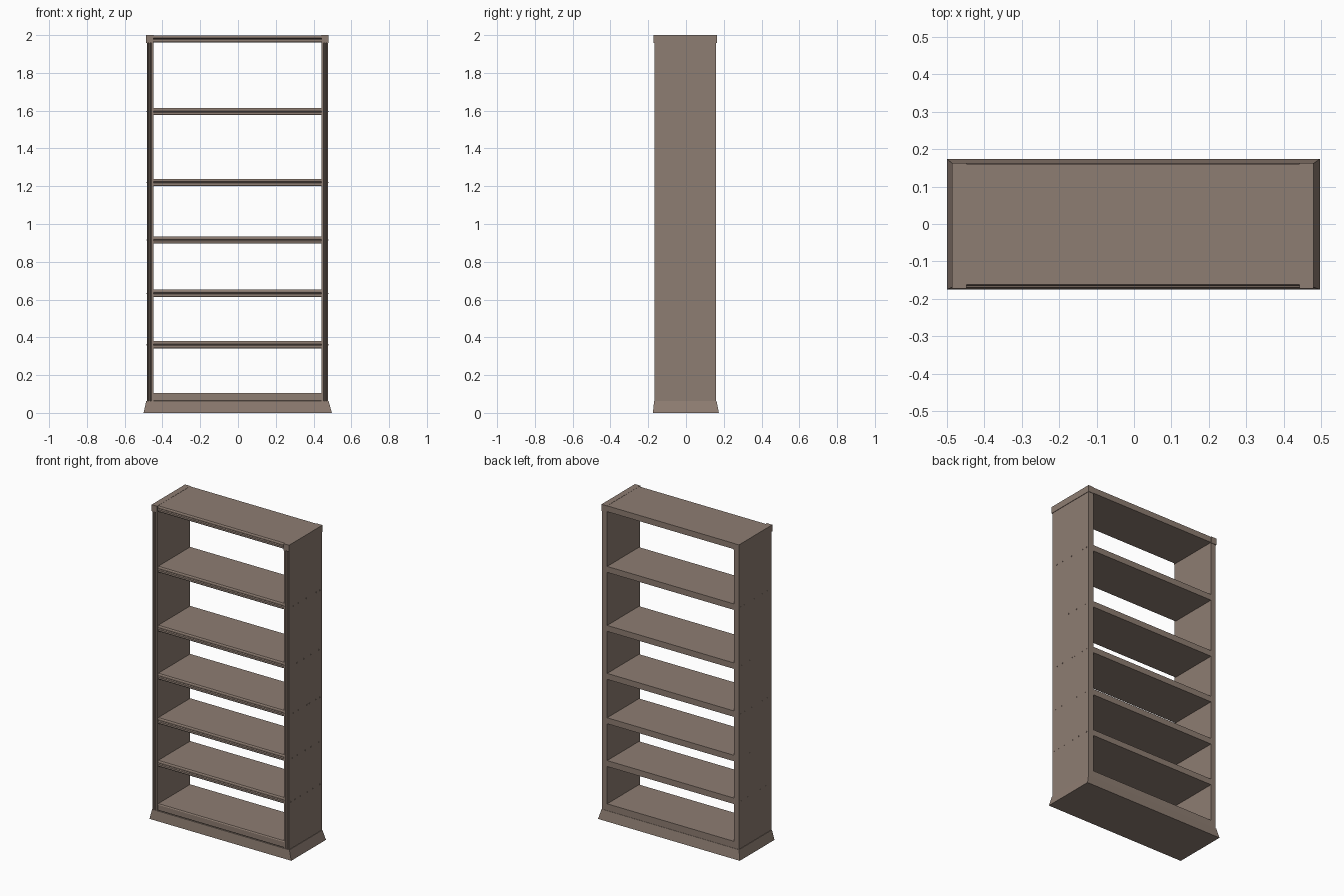
import bpy, bmesh

if "Cube" in bpy.data.objects:
    bpy.data.objects.remove(bpy.data.objects["Cube"])

wood = bpy.data.materials.new("brown_wood")
wood.diffuse_color = (0.27, 0.205, 0.168, 1)
wood.use_nodes = True
wood.node_tree.nodes["Principled BSDF"].inputs["Base Color"].default_value = wood.diffuse_color


def finish(name, bm):
    bmesh.ops.recalc_face_normals(bm, faces=bm.faces)
    me = bpy.data.meshes.new(name)
    bm.to_mesh(me)
    bm.free()
    me.materials.append(wood)
    ob = bpy.data.objects.new(name, me)
    bpy.context.collection.objects.link(ob)
    return ob


def prism(name, profile, axis, a, b):
    """Extrude a closed 2D profile along x (profile y,z) or z (profile x,y)."""
    bm = bmesh.new()
    place = (lambda p, t: (t, p[0], p[1])) if axis == "x" else (lambda p, t: (p[0], p[1], t))
    lo = [bm.verts.new(place(p, a)) for p in profile]
    hi = [bm.verts.new(place(p, b)) for p in profile]
    n = len(profile)
    bm.faces.new(lo)
    bm.faces.new(hi)
    for i in range(n):
        bm.faces.new((lo[i], lo[(i + 1) % n], hi[(i + 1) % n], hi[i]))
    return finish(name, bm)


def add_box(bm, x0, x1, y0, y1, z0, z1):
    r = bmesh.ops.create_cube(bm, size=1)
    for v in r["verts"]:
        v.co = ((x0 + x1) / 2 + v.co.x * (x1 - x0),
                (y0 + y1) / 2 + v.co.y * (y1 - y0),
                (z0 + z1) / 2 + v.co.z * (z1 - z0))


CX = -0.003            # body centre in x
HALF, INNER = 0.480, 0.445
FRONT, BACK = -0.167, 0.160

# flared plinth
bm = bmesh.new()
add_box(bm, -0.5, 0.497, -0.175, 0.174, 0, 0.062)
for v in bm.verts:
    if v.co.z > 0.03:
        v.co.x = CX + (0.483 if v.co.x > 0 else -0.483)
        v.co.y = 0.162 if v.co.y > 0 else -0.169
finish("plinth", bm)

# side panels with fluted front edge, and cap blocks
for side, s in (("left", -1), ("right", 1)):
    pts = [(INNER, BACK), (HALF, BACK), (HALF, FRONT)]
    for x in (0.471, 0.459):            # two V-shaped flutes
        pts += [(x + 0.004, FRONT), (x, FRONT + 0.007), (x - 0.004, FRONT)]
    pts.append((INNER, FRONT))
    prism(side + "_side_panel", [(CX + s * x, y) for x, y in pts], "z", 0.06, 1.962)
    bm = bmesh.new()
    xs = sorted((CX + s * INNER, CX + s * 0.483))
    add_box(bm, *xs, -0.173, 0.163, 1.958, 2.0)
    finish(side + "_cap_block", bm)


# shelves with a beaded front edge
def shelf(name, z0, z1, front, groove=True):
    zm = (z0 + z1) / 2
    pts = [(BACK, z0), (front + 0.004, z0), (front, z0 + 0.006)]
    if groove:
        pts += [(front, zm - 0.004), (front + 0.006, zm), (front, zm + 0.004)]
    pts += [(front, z1 - 0.006), (front + 0.004, z1), (BACK, z1)]
    prism(name, pts, "x", CX - INNER, CX + INNER)


levels = (0.361, 0.633, 0.915, 1.220, 1.595)
shelf("bottom_shelf", 0.062, 0.105, -0.164, False)
for i, z in enumerate(levels):
    shelf("shelf_%d" % (i + 1), z - 0.019, z + 0.019, -0.164)
shelf("top_shelf", 1.962, 1.999, -0.166)

# small nail heads on both sides at each shelf
rows = ((-0.15, -0.11, -0.055, 0.015, 0.07, 0.14),
        (-0.135, -0.085, -0.005, 0.05, 0.13),
        (-0.125, -0.075, 0.01, 0.035, 0.1, 0.14),
        (-0.09, -0.02, 0.05, 0.13),
        (-0.125, -0.075, 0.005, 0.105, 0.14))
bm = bmesh.new()
for z, row in zip(levels, rows):
    for y in row:
        for s in (-1, 1):
            xs = sorted((CX + s * 0.478, CX + s * 0.482))
            add_box(bm, *xs, y - 0.003, y + 0.003, z - 0.003, z + 0.003)
finish("nail_heads", bm)
